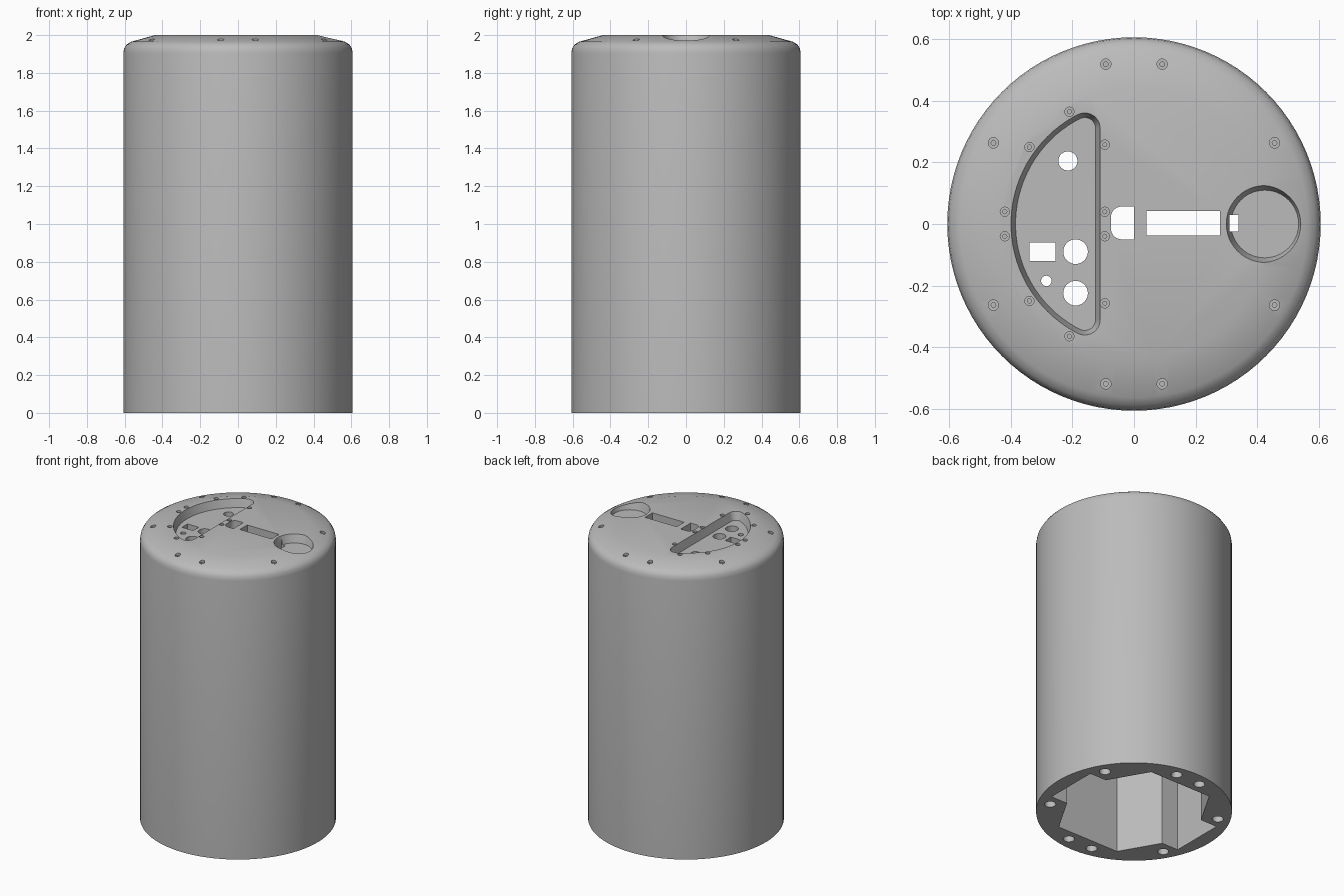
import bpy, bmesh
from math import sin, cos, radians, pi

if "Cube" in bpy.data.objects:
    bpy.data.objects.remove(bpy.data.objects["Cube"], do_unlink=True)

TOP, UNDERSIDE, FLOOR = 2.0, 1.9, 1.945

grey = bpy.data.materials.new("plain_grey")
grey.use_nodes = True
grey.diffuse_color = (0.5, 0.5, 0.5, 1)
grey.node_tree.nodes["Principled BSDF"].inputs["Base Color"].default_value = (0.5, 0.5, 0.5, 1)


def arc(cx, cy, r, start=0, end=360, n=32):
    """Points on an arc; a full circle leaves out the repeated last point."""
    full = end - start == 360
    steps = n if full else n - 1
    return [(cx + r * cos(radians(start + (end - start) * i / steps)),
             cy + r * sin(radians(start + (end - start) * i / steps))) for i in range(n)]


def rect(x0, x1, y0, y1):
    return [(x0, y0), (x1, y0), (x1, y1), (x0, y1)]


def loft(name, levels):
    """Closed solid through (outline, z) levels, from bottom to top."""
    bm = bmesh.new()
    rings = [[bm.verts.new((x, y, z)) for x, y in pts] for pts, z in levels]
    count = len(rings[0])
    for low, high in zip(rings, rings[1:]):
        for i in range(count):
            j = (i + 1) % count
            bm.faces.new((low[i], low[j], high[j], high[i]))
    bm.faces.new(rings[0][::-1])
    bm.faces.new(rings[-1])
    bmesh.ops.recalc_face_normals(bm, faces=bm.faces)
    mesh = bpy.data.meshes.new(name)
    bm.to_mesh(mesh)
    bm.free()
    obj = bpy.data.objects.new(name, mesh)
    bpy.context.collection.objects.link(obj)
    mesh.materials.append(grey)
    return obj


def cut(levels):
    """Subtract a lofted solid from the housing."""
    cutter = loft("cutter", levels)
    cutter.hide_render = True
    mod = housing.modifiers.new("cut", "BOOLEAN")
    mod.operation, mod.solver, mod.object = "DIFFERENCE", "EXACT", cutter
    bpy.ops.object.modifier_apply(modifier=mod.name)
    bpy.data.objects.remove(cutter, do_unlink=True)


def cut_prism(pts, z0, z1):
    cut([(pts, z0), (pts, z1)])


# Housing: round body with a sloped shoulder and rounded rim
profile = [(0.607, 0), (0.607, 1.905), (0.603, 1.93), (0.59, 1.95),
           (0.565, 1.965), (0.44, TOP)]
housing = loft("housing", [(arc(0, 0, r, n=96), z) for r, z in profile])
bpy.context.view_layer.objects.active = housing
housing.select_set(True)

# Inner cavity: hexagon merged with a wide rectangular channel
quarter = [(0.51, 0.187), (0.385, 0.187), (0.235, 0.445)]
half = quarter + [(-x, y) for x, y in reversed(quarter)]
cut_prism(half + [(-x, -y) for x, y in half], -0.1, UNDERSIDE)


# Recessed panel: half-moon outline with rounded tips
def half_moon(d):
    return (arc(-0.16, 0.311, 0.05 - d, 0, 117.2, 12)
            + arc(0, 0, 0.4 - d, 119, 241, 32)
            + arc(-0.16, -0.311, 0.05 - d, 242.8, 360, 12))


# Round dish on the other side
def dish(d):
    return arc(0.425, 0, 0.125 - d, n=48)


for outline in (half_moon, dish):
    cut([(outline(0.015), FLOOR), (outline(0), TOP), (outline(0), TOP + 0.1)])

# Openings through the top plate
notch = [(0, -0.05), (0, 0.057)] + arc(-0.04, 0.022, 0.035, 90, 180, 8) \
    + arc(-0.04, -0.015, 0.035, 180, 270, 8)
openings = [
    arc(-0.215, 0.205, 0.031), arc(-0.19, -0.09, 0.04),
    arc(-0.19, -0.225, 0.04), arc(-0.285, -0.185, 0.017),
    rect(-0.34, -0.255, -0.12, -0.06), rect(0.04, 0.28, -0.037, 0.043),
    rect(0.31, 0.34, -0.025, 0.029), notch]
for pts in openings:
    cut_prism(pts, UNDERSIDE - 0.05, TOP + 0.1)


# Countersunk screw holes
def screw_hole(x, y, z, r):
    cut_prism(arc(x, y, r, n=16), z - 0.012, TOP + 0.1)
    cut_prism(arc(x, y, r * 0.45, n=12), z - 0.04, TOP + 0.1)


for x, y in [(-0.21, 0.365), (-0.34, 0.25), (-0.42, 0.04), (-0.095, 0.258), (-0.095, 0.04)]:
    for side in (1, -1):
        screw_hole(x, side * y, TOP, 0.015)

# Rim screws above, wider sockets below
for angle in (30, 80, 100, 150, 210, 260, 280, 330):
    x, y = 0.5275 * cos(radians(angle)), 0.5275 * sin(radians(angle))
    screw_hole(x, y, 1.975, 0.017)
    cut_prism(arc(x, y, 0.035, n=24), -0.1, 0.25)

bpy.ops.object.shade_smooth_by_angle(angle=radians(30))
